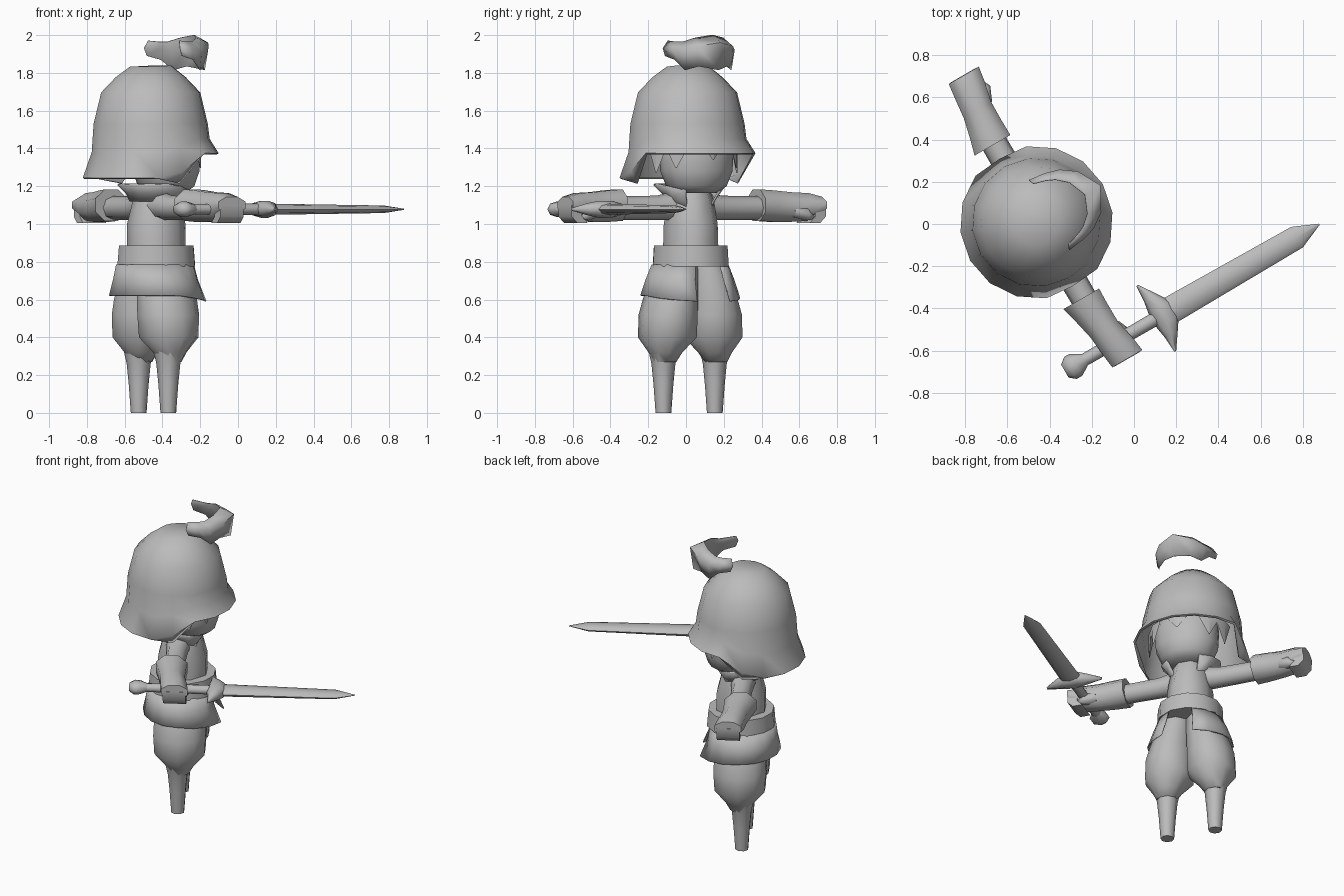
import bpy, bmesh
from math import radians, cos, sin, pi
from mathutils import Matrix, Vector

if "Cube" in bpy.data.objects:
    bpy.data.objects.remove(bpy.data.objects["Cube"], do_unlink=True)

# Single clay colour
clay = bpy.data.materials.new("clay_grey")
clay.use_nodes = True
clay.diffuse_color = (0.5, 0.5, 0.5, 1)
clay.node_tree.nodes["Principled BSDF"].inputs["Base Color"].default_value = (0.5, 0.5, 0.5, 1)

# Parts are built facing +X with left on +Y, then turned into place
PLACE = Matrix.Translation((-0.45, 0.015, 0)) @ Matrix.Rotation(radians(30), 4, 'Z')
X, Y, Z = Vector((1, 0, 0)), Vector((0, 1, 0)), Vector((0, 0, 1))


def finish(name, bm, angle, thick):
    bmesh.ops.recalc_face_normals(bm, faces=bm.faces)
    bm.transform(PLACE)
    mesh = bpy.data.meshes.new(name)
    bm.to_mesh(mesh)
    bm.free()
    mesh.materials.append(clay)
    for p in mesh.polygons:
        p.use_smooth = True
    mesh.set_sharp_from_angle(angle=radians(angle))
    ob = bpy.data.objects.new(name, mesh)
    bpy.context.collection.objects.link(ob)
    if thick:
        mod = ob.modifiers.new("thickness", 'SOLIDIFY')
        mod.thickness, mod.offset = thick, 0


def loft(name, rings, closed=True, cap_end=True, angle=62, thick=0):
    """Skin a list of point rings."""
    bm = bmesh.new()
    rows = [[bm.verts.new(p) for p in r] for r in rings]
    n = len(rows[0])
    for a, b in zip(rows, rows[1:]):
        for i in range(n if closed else n - 1):
            j = (i + 1) % n
            bm.faces.new((a[i], a[j], b[j], b[i]))
    if closed:
        bm.faces.new(rows[0])
        if cap_end:
            bm.faces.new(rows[-1])
    finish(name, bm, angle, thick)


def ring(center, a, b, n, phase=0.0):
    c = Vector(center)
    return [c + a * cos(2 * pi * (i + phase) / n) + b * sin(2 * pi * (i + phase) / n) for i in range(n)]


def turned(name, profile, n, x=0):
    """Upright stack; profile holds (height, depth radius, width radius, sideways shift)."""
    loft(name, [ring((x, y, z), X * rx, Y * ry, n, 0.5) for z, rx, ry, y in profile])


# Torso with a full chest, neck and belt
turned("torso", [(.86, .16, .145, 0), (1.0, .16, .14, 0), (1.13, .125, .12, 0), (1.18, .11, .1, 0)], 8, x=.02)
turned("neck", [(1.1, .06, .06, 0), (1.25, .06, .06, 0)], 8)
turned("belt", [(.775, .215, .205, 0), (.885, .205, .2, 0)], 12, x=.02)

# Flared collar, open at the throat with two pointed flaps
collar = []
for r, z, dip in ((.12, 1.12, .07), (.14, 1.165, .06), (.185, 1.21, .03)):
    row = []
    for i in range(11):
        t = radians(35 + 29 * i)
        row.append((r * cos(t), r * sin(t), z - dip * max(0, cos(t))))
    collar.append(row)
loft("collar", collar, closed=False, thick=.01)

# Jacket skirt, split at the front
skirt = []
for a, b, z, flare in ((.205, .2, .785, 0), (.215, .235, .71, .01), (.235, .268, .62, .04)):
    row = []
    for i in range(15):
        t = radians(22 + 316 * i / 14)
        f = max(0, cos(t))
        row.append(((a + flare * f) * cos(t) + .012, b * sin(t), z - flare * .8 * f))
    skirt.append(row)
loft("jacket_skirt", skirt, closed=False, thick=.008)

# Head with a broad chin
turned("head", [(1.165, .1, .11, 0), (1.2, .145, .165, 0), (1.28, .17, .198, 0), (1.4, .17, .205, 0),
                (1.52, .13, .16, 0)], 14, x=.08)

# Helmet with a brim raised over the face and flaps tucked in at the ears
SIDES = 16
helmet = []
for r, back, ear, front, ear_r in ((.11, 1.83, 1.83, 1.835, .11), (.185, 1.775, 1.775, 1.775, .185),
                                   (.262, 1.695, 1.695, 1.695, .262), (.302, 1.53, 1.53, 1.53, .302),
                                   (.312, 1.38, 1.4, 1.45, .312), (.36, 1.245, 1.28, 1.375, .345),
                                   (.35, 1.24, 1.215, 1.37, .305)):
    row = []
    for i in range(SIDES):
        t = 2 * pi * i / SIDES
        ear_side = abs(cos(t)) < .3
        rr = ear_r if ear_side else r
        z = ear if ear_side else front if cos(t) > 0 else back
        row.append((rr * cos(t) - .014, rr * sin(t), z))
    helmet.append(row)
loft("helmet", helmet, cap_end=False, thick=.006)

# Pointed locks of hair beside and above the face
for k, t in enumerate((-72, -45, 0, 45, 72)):
    a = radians(t)
    out, side = Vector((cos(a), sin(a), 0)), Vector((-sin(a), cos(a), 0))
    base = out * .245 + Z * 1.43
    tip = out * .26 + Z * (1.34 - .07 * abs(t) / 72)
    loft(f"hair_lock_{k + 1}", [ring(base, out * .02, side * .075, 4), ring(tip, out * .003, side * .003, 4)],
         angle=35)

# Curved tuft floating above the helmet: top, bulge and lower edge per column
half = [((.25, 0, 2.0), (.335, 0, 1.96), (.315, 0, 1.815)),
        ((.215, .085, 1.985), (.275, .11, 1.94), (.255, .085, 1.835)),
        ((.165, .13, 1.965), (.205, .16, 1.92), (.205, .14, 1.815)),
        ((.12, .15, 1.965), (.135, .18, 1.925), (.145, .17, 1.87)),
        ((.065, .165, 1.97), (.055, .19, 1.93), (.07, .185, 1.89))]
other = [[(x, -y, z) for x, y, z in col] for col in half[:0:-1]]
loft("tuft", other + half, closed=False, thick=.004)

for s, side in ((1, "left"), (-1, "right")):
    # Baggy trousers and thin lower leg
    turned(f"{side}_trouser", [(z, rx, ry, s * y) for z, rx, ry, y in (
        (.79, .13, .1, .08), (.68, .155, .125, .105), (.6, .167, .138, .122), (.52, .17, .152, .135),
        (.4, .162, .154, .14), (.32, .09, .09, .152), (.27, .062, .062, .156))], 10, x=.015)
    turned(f"{side}_lower_leg", [(z, r, r, s * .157) for z, r in
                                 ((.33, .08), (.26, .064), (.15, .053), (0, .042))], 8, x=.003)

    # Upper arm, then glove with a wide cuff
    loft(f"{side}_upper_arm", [ring((0, s * y, z), X * r, Z * r, 8)
                               for y, z, r in ((.06, 1.1, .08), (.2, 1.085, .065), (.46, 1.085, .062))])
    glove = ((.42, -.012, 1.1, .1, .085), (.5, -.002, 1.095, .088, .085), (.6, .01, 1.09, .077, .08),
             (.7, .026, 1.09, .083, .075), (.775, .036, 1.1, .084, .045))
    loft(f"{side}_glove", [ring((x, s * y, z), X * a * 1.06, Z * b * 1.06, 8, .5) for y, x, z, a, b in glove])
    # Curled fingers and thumb
    loft(f"{side}_fingers", [ring((.035, s * y, z), X * .1, Y * .045, 4, .5)
                             for y, z in ((.745, 1.1), (.745, 1.04), (.71, 1.005))])
    loft(f"{side}_thumb", [ring((x, s * y, z), X * r, Z * r, 6)
                           for x, y, z, r in ((.05, .6, 1.07, .04), (.085, .67, 1.05, .035), (.085, .71, 1.04, .015))])

# Sword held in the right hand, pointing forward
SY, SZ = -.678, 1.078


def along(name, stations, n):
    """Loft along the sword; stations hold (forward, half width, half height)."""
    loft(name, [ring((x, SY, SZ), Y * w, Z * h, n) for x, w, h in stations])


along("pommel", [(-.25, .035, .025), (-.22, .06, .042), (-.19, .06, .042), (-.14, .03, .028)], 8)
along("grip", [(-.16, .03, .028), (.34, .034, .03)], 8)
along("blade", [(.28, .066, .03), (1.02, .056, .02), (1.142, .003, .003)], 8)

# Crossguard swept back at both ends
loft("crossguard", [ring((x, SY + y, SZ), X * a, Z * b, 8) for y, x, a, b in
                    ((-.18, .25, .005, .008), (-.1, .275, .035, .032), (-.04, .29, .06, .045),
                     (.04, .29, .06, .045), (.1, .275, .035, .032), (.18, .25, .005, .008))])
